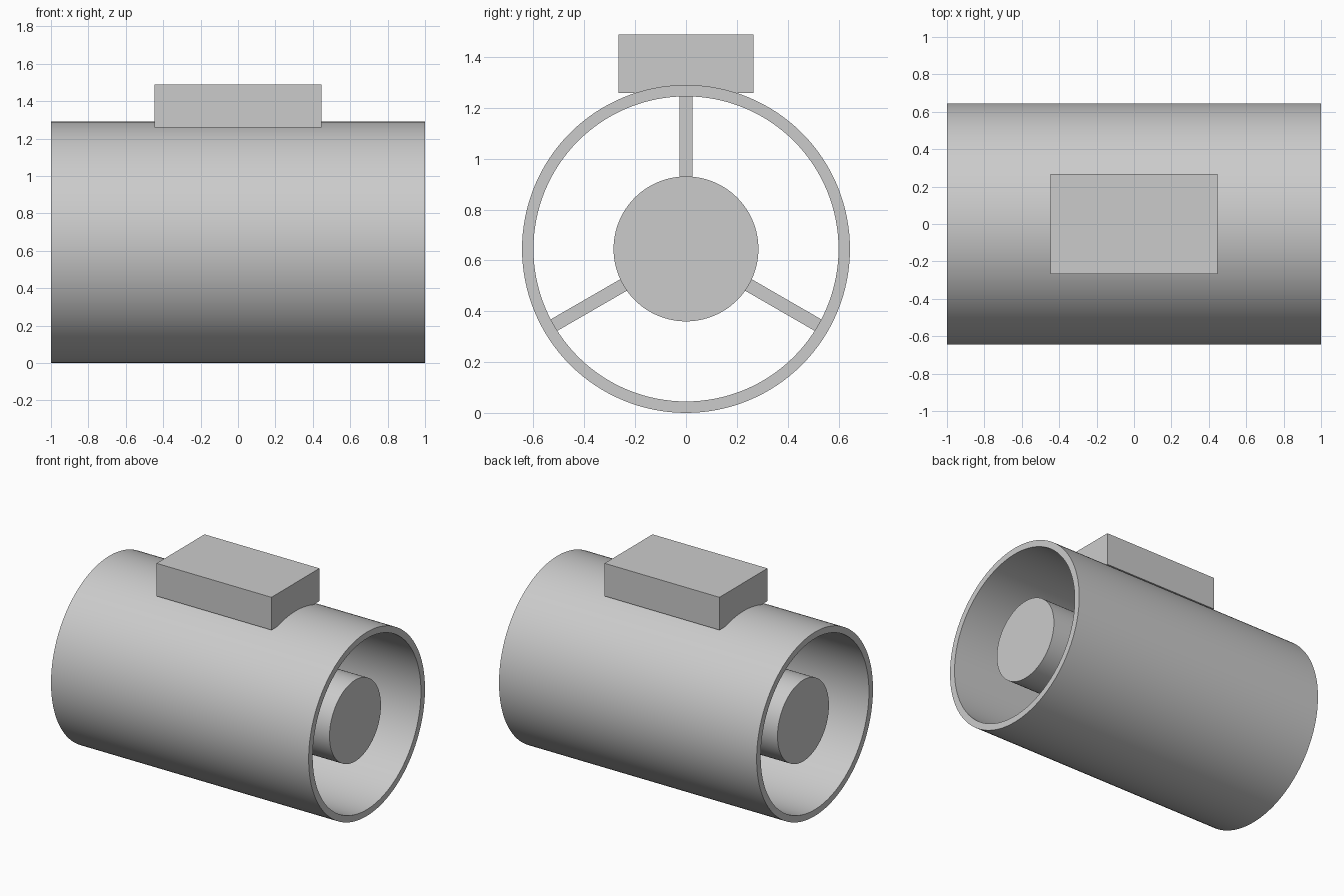
import bpy
import bmesh
import math
from mathutils import Matrix, Vector

cube = bpy.data.objects.get("Cube")
if cube:
    bpy.data.objects.remove(cube, do_unlink=True)

SEGMENTS = 128
OUTER, INNER, HUB = 0.645, 0.6, 0.285
AXIS = Vector((0, 0, OUTER))

grey = bpy.data.materials.new("plain grey")
grey.use_nodes = True
grey.diffuse_color = (0.6, 0.6, 0.6, 1)
grey.node_tree.nodes["Principled BSDF"].inputs["Base Color"].default_value = (0.6, 0.6, 0.6, 1)


def finish(name, bm, smooth=False):
    bmesh.ops.recalc_face_normals(bm, faces=bm.faces)
    mesh = bpy.data.meshes.new(name)
    bm.to_mesh(mesh)
    bm.free()
    mesh.materials.append(grey)
    obj = bpy.data.objects.new(name, mesh)
    bpy.context.collection.objects.link(obj)
    if smooth:
        bpy.ops.object.select_all(action='DESELECT')
        obj.select_set(True)
        bpy.context.view_layer.objects.active = obj
        bpy.ops.object.shade_smooth_by_angle(angle=math.radians(30))
    return obj


def box(name, size, matrix):
    bm = bmesh.new()
    bmesh.ops.create_cube(bm, size=1, matrix=matrix @ Matrix.Diagonal((*size, 1)))
    return finish(name, bm)


# Open tube: a closed wall section spun around the long axis
bm = bmesh.new()
section = [(-1, INNER), (1, INNER), (1, OUTER), (-1, OUTER)]
verts = [bm.verts.new(AXIS + Vector((x, 0, r))) for x, r in section]
edges = [bm.edges.new((verts[i], verts[(i + 1) % 4])) for i in range(4)]
bmesh.ops.spin(bm, geom=verts + edges, cent=AXIS, axis=(1, 0, 0),
               angle=math.tau, steps=SEGMENTS, use_merge=True)
bmesh.ops.remove_doubles(bm, verts=bm.verts, dist=0.0001)
finish("outer_tube", bm, smooth=True)

# Solid core, set slightly in from both open ends
bm = bmesh.new()
bmesh.ops.create_cone(bm, cap_ends=True, segments=SEGMENTS, radius1=HUB, radius2=HUB, depth=1.82,
                      matrix=Matrix.Translation(AXIS) @ Matrix.Rotation(math.pi / 2, 4, 'Y'))
finish("centre_core", bm, smooth=True)

# Three struts holding the core
start, end = HUB - 0.01, INNER + 0.002
for i, name in enumerate(("top_strut", "back_strut", "front_strut")):
    turn = Matrix.Rotation(-i * math.tau / 3, 4, 'X')
    out = Matrix.Translation((0, 0, (start + end) / 2))
    box(name, (0.3, 0.052, end - start), Matrix.Translation(AXIS) @ turn @ out)

# Control box on top
box("control_box", (0.892, 0.532, 0.23), Matrix.Translation((0, 0, 1.373)))
